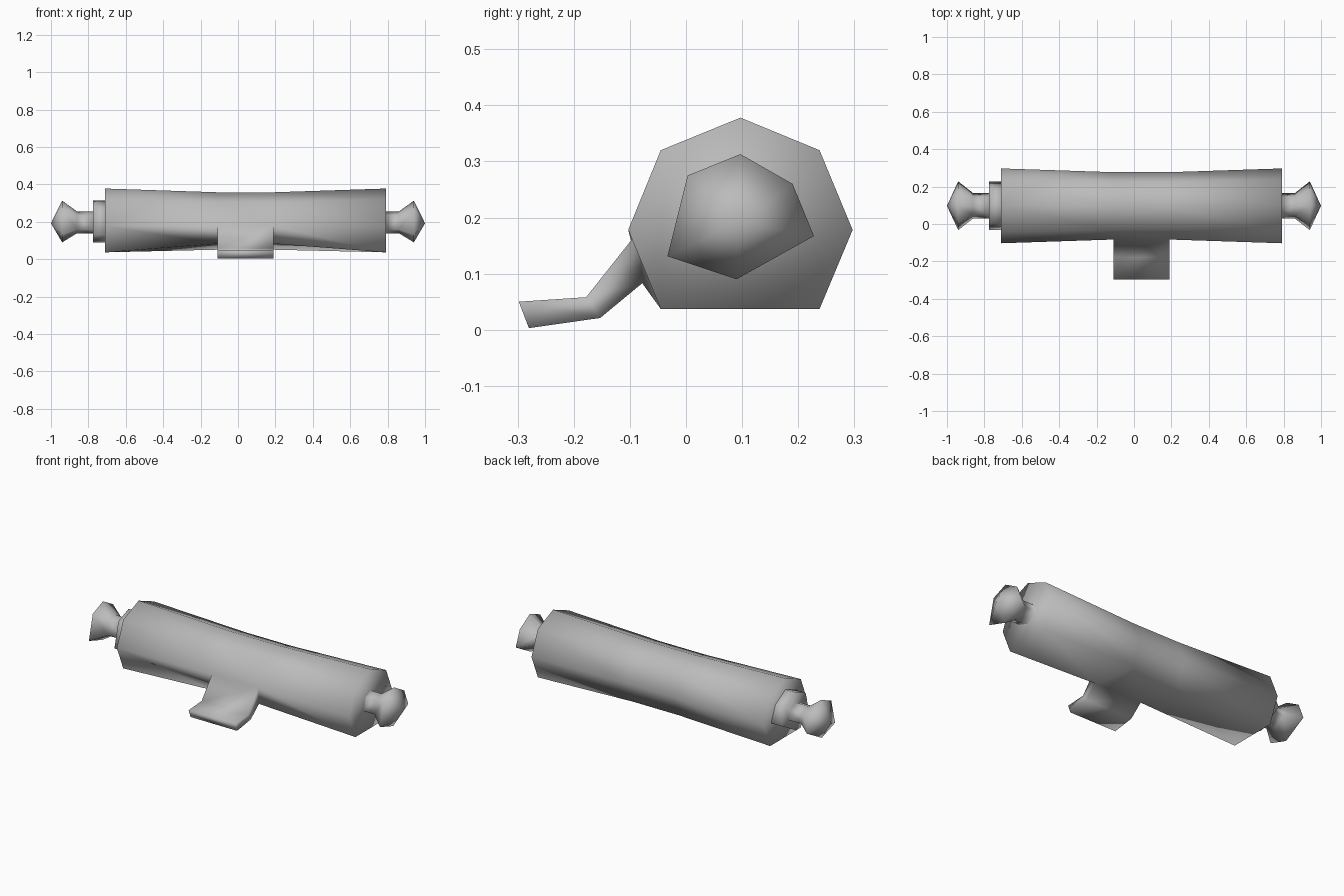
import bpy

if "Cube" in bpy.data.objects:
    bpy.data.objects.remove(bpy.data.objects["Cube"])

grey = bpy.data.materials.new("grey")
grey.diffuse_color = (0.5, 0.5, 0.5, 1)
grey.use_nodes = True
grey.node_tree.nodes["Principled BSDF"].inputs["Base Color"].default_value = grey.diffuse_color

CY, CZ = 0.097, 0.178


def make(name, verts, faces):
    mesh = bpy.data.meshes.new(name)
    mesh.from_pydata(verts, [], faces)
    mesh.validate()
    mesh.materials.append(grey)
    mesh.shade_smooth()
    obj = bpy.data.objects.new(name, mesh)
    bpy.context.collection.objects.link(obj)
    return obj


def bridge(n, rings):
    """Quads between consecutive rings of n points running along +x."""
    return [(r * n + i, r * n + (i + 1) % n, (r + 1) * n + (i + 1) % n, (r + 1) * n + i)
            for r in range(rings - 1) for i in range(n)]


# Body: octagon with its lowest corner cut off, waisted in the middle
outline = [(0.2, 0), (0.141, 0.142), (0, 0.2), (-0.142, 0.142),
           (-0.2, 0), (-0.142, -0.141), (0.141, -0.141)]
outline = outline[::-1]  # corner 1 is lower front, corner 2 is front
n = len(outline)
verts = []
for x, s in ((-0.71, 1), (-0.11, 0.9), (0.19, 0.9), (0.79, 1)):
    for i, (y, z) in enumerate(outline):
        if s < 1 and i == 1:  # lower front edge pulled up into the tongue
            verts.append((x, -0.078, 0.083))
        else:
            verts.append((x, CY + y * s, CZ + z * s))
faces = [f[::-1] for f in bridge(n, 4)]
faces += [tuple(range(n)), tuple(range(4 * n - 1, 3 * n - 1, -1))]

# Tongue: grown out of the middle front face in two steps
root = {n + 1, n + 2, 2 * n + 1, 2 * n + 2}
faces = [f for f in faces if set(f) != root]
loop = [n + 1, n + 2, 2 * n + 2, 2 * n + 1]  # left low, left high, right high, right low
for low, high in (((-0.153, 0.021), (-0.178, 0.058)), ((-0.28, 0.003), (-0.298, 0.05))):
    k = len(verts)
    verts += [(-0.11, *low), (-0.11, *high), (0.19, *high), (0.19, *low)]
    new = [k, k + 1, k + 2, k + 3]
    faces += [(loop[i], loop[i - 1], new[i - 1], new[i]) for i in range(4)]
    loop = new
faces.append(tuple(loop[::-1]))
body = make("rolled_body_with_tongue", verts, faces)

# Make all body faces point outward
import bmesh


def fix_normals(obj):
    bm = bmesh.new()
    bm.from_mesh(obj.data)
    bmesh.ops.recalc_face_normals(bm, faces=bm.faces)
    bm.to_mesh(obj.data)
    bm.free()


fix_normals(body)

# Handles: uneven six-sided collar, neck, flare and pointed tip
KY, KZ = 0.097, 0.192
hexagon = [(-0.13, -0.061), (-0.094, 0.083), (0, 0.121),
           (0.093, 0.068), (0.131, -0.025), (-0.007, -0.102)]


def handle(name, side, collar_in, collar_out):
    stations = [(collar_in, 1), (collar_out, 1), (collar_out, 0.52), (0.86, 0.52), (0.94, 1)]
    pts = [(side * x, KY + y * s, KZ + z * s) for x, s in stations for y, z in hexagon]
    fs = bridge(6, len(stations)) + [tuple(range(6))]
    tip = len(pts)
    pts.append((side * 1.0, KY, KZ))
    fs += [(tip - 6 + i, tip - 6 + (i + 1) % 6, tip) for i in range(6)]
    fix_normals(make(name, pts, fs))


handle("left_handle", -1, 0.69, 0.775)
handle("right_handle", 1, 0.7, 0.775)
